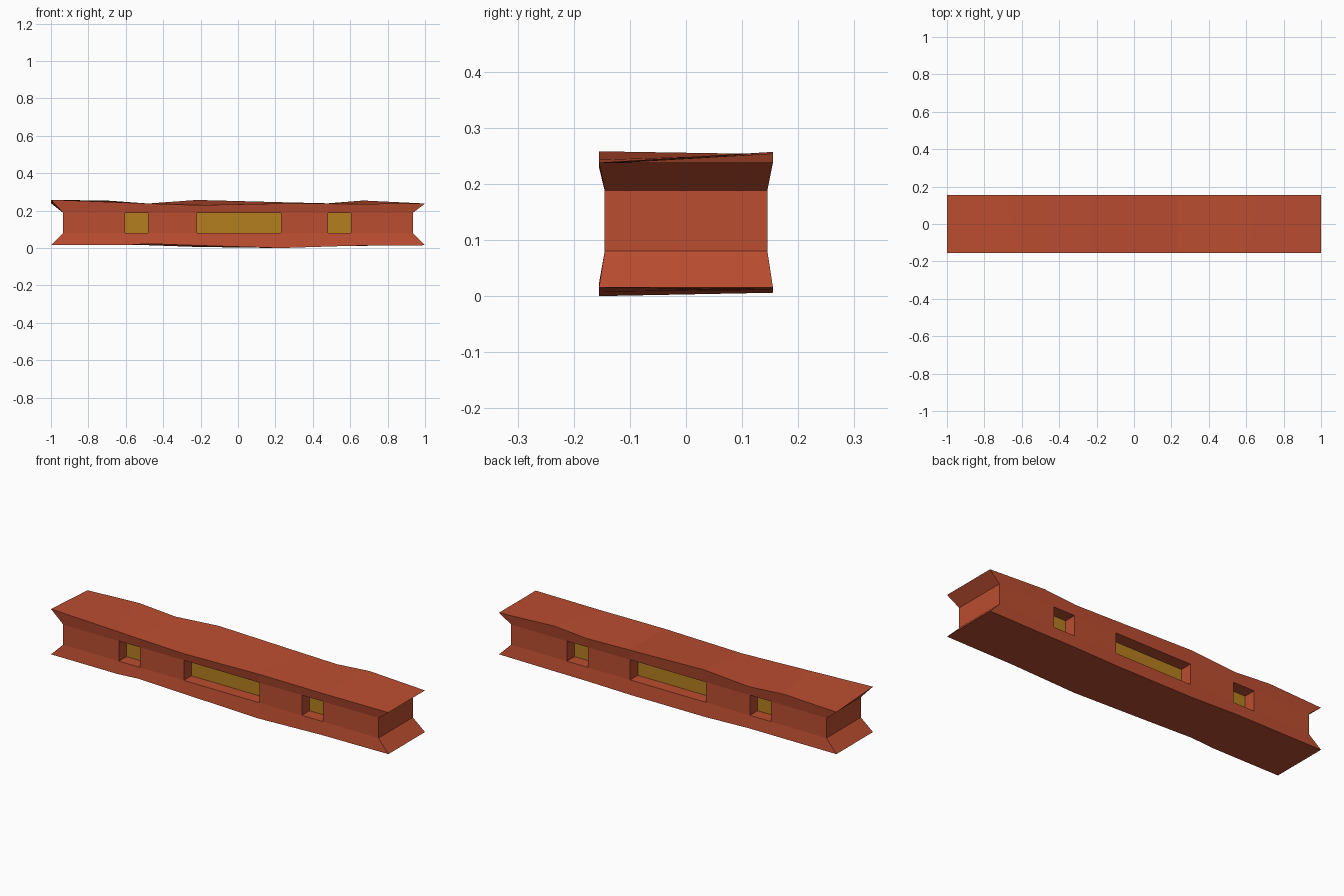
import bpy, bmesh

if "Cube" in bpy.data.objects:
    bpy.data.objects.remove(bpy.data.objects["Cube"])


def material(name, color):
    m = bpy.data.materials.new(name)
    m.diffuse_color = (*color, 1)
    m.use_nodes = True
    m.node_tree.nodes["Principled BSDF"].inputs["Base Color"].default_value = m.diffuse_color
    return m


# Stations along the beam: waist x, then rim (x, bottom z, top z) for each side
WAIST_X = [-0.935, -0.605, -0.48, -0.22, 0.23, 0.48, 0.605, 0.935]
FRONT = [(-1, .015, .258), (-.605, .015, .243), (-.48, .023, .238), (-.22, .014, .229),
         (.23, 0, .238), (.48, .008, .237), (.605, .012, .236), (1, .015, .238)]
BACK = [(-1, .015, .240), (-.69, .015, .253), (-.48, .015, .238), (-.22, .006, .257),
        (.23, .006, .245), (.48, .011, .239), (.67, .012, .254), (1, .015, .238)]
RIM_Y, WAIST_Y = 0.155, 0.145
WAIST_LOW, WAIST_HIGH = 0.08, 0.188
WINDOW_BAYS = (1, 3, 5)
WINDOW_DEPTH = 0.065

bm = bmesh.new()

# Eight-point rings: front side going up, back side going down
rings = []
for wx, (fx, fb, ft), (bx, bb, bt) in zip(WAIST_X, FRONT, BACK):
    points = [(fx, -RIM_Y, fb), (wx, -WAIST_Y, WAIST_LOW), (wx, -WAIST_Y, WAIST_HIGH), (fx, -RIM_Y, ft),
              (bx, RIM_Y, bt), (wx, WAIST_Y, WAIST_HIGH), (wx, WAIST_Y, WAIST_LOW), (bx, RIM_Y, bb)]
    rings.append([bm.verts.new(p) for p in points])

# Long sides, top and underside
windows = []
for i in range(len(rings) - 1):
    a, b = rings[i], rings[i + 1]
    for j in range(8):
        k = (j + 1) % 8
        face = bm.faces.new((a[j], b[j], b[k], a[k]))
        if j in (1, 5) and i in WINDOW_BAYS:
            windows.append(face)

# Pinched ends
for ring in (rings[0], rings[-1]):
    for j in range(3):
        bm.faces.new((ring[j], ring[j + 1], ring[6 - j], ring[7 - j]))
bmesh.ops.recalc_face_normals(bm, faces=bm.faces)

# Recessed windows on both sides
for face in windows:
    inward = 1 if face.calc_center_median().y < 0 else -1
    cap = bmesh.ops.extrude_discrete_faces(bm, faces=[face])["faces"][0]
    cap.material_index = 1
    bmesh.ops.translate(bm, verts=cap.verts, vec=(0, inward * WINDOW_DEPTH, 0))
bmesh.ops.recalc_face_normals(bm, faces=bm.faces)

mesh = bpy.data.meshes.new("windowed_beam")
bm.to_mesh(mesh)
bm.free()
mesh.materials.append(material("red_wall", (0.50, 0.075, 0.03)))
mesh.materials.append(material("amber_window", (0.46, 0.21, 0.014)))
beam = bpy.data.objects.new("windowed_beam", mesh)
bpy.context.collection.objects.link(beam)
